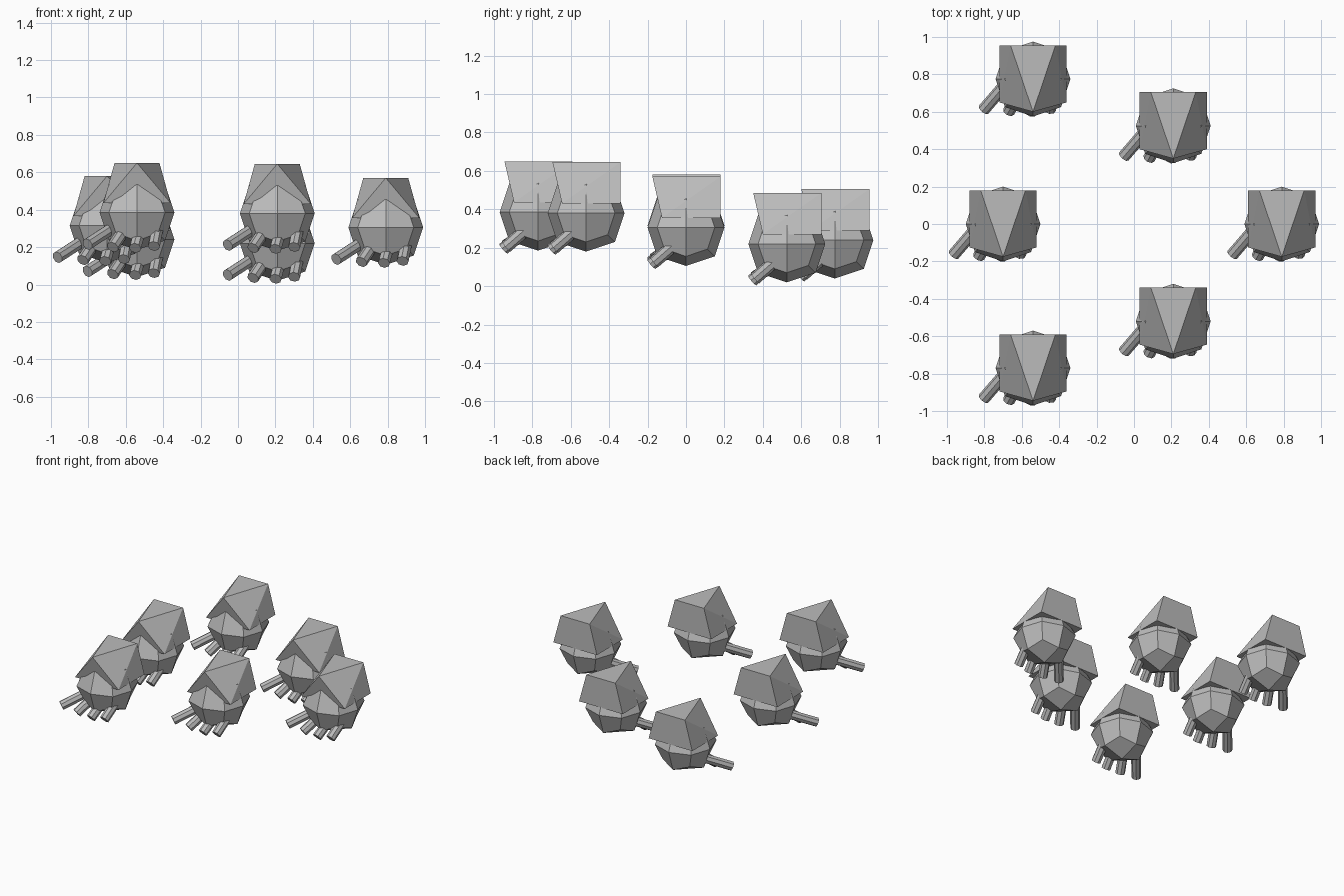
import bpy, bmesh
from mathutils import Vector

if "Cube" in bpy.data.objects:
    bpy.data.objects.remove(bpy.data.objects["Cube"], do_unlink=True)

grey = bpy.data.materials.new("plain grey")
grey.use_nodes = True
colour = (0.5, 0.5, 0.5, 1)
grey.diffuse_color = colour
grey.node_tree.nodes["Principled BSDF"].inputs["Base Color"].default_value = colour


def mesh_from(bm, name):
    bmesh.ops.recalc_face_normals(bm, faces=bm.faces)
    mesh = bpy.data.meshes.new(name)
    bm.to_mesh(mesh)
    bm.free()
    mesh.materials.append(grey)
    return mesh


def body_mesh():
    # Cube divided once and rounded into a 24-sided ball
    bm = bmesh.new()
    bmesh.ops.create_cube(bm, size=0.4)
    bmesh.ops.subdivide_edges(bm, edges=bm.edges[:], cuts=1, use_grid_fill=True)
    rounding = {1: 1.0, 2: 0.75, 3: 0.56}
    for v in bm.verts:
        v.co *= rounding[sum(abs(c) > 0.01 for c in v.co)]
    return mesh_from(bm, "body")


def hood_mesh():
    # Wedge hood: triangular top over a rectangular base
    bm = bmesh.new()
    bm.verts.new((0, -0.175, 0.265))
    for side in (-1, 1):
        bm.verts.new((side * 0.12, 0.18, 0.265))
        bm.verts.new((side * 0.18, 0.18, 0.05))
        bm.verts.new((side * 0.18, -0.125, 0.05))
    bmesh.ops.convex_hull(bm, input=bm.verts[:])
    return mesh_from(bm, "hood")


def finger_mesh(root, tip):
    # Straight rod from inside the body to its tip
    root, tip = Vector(root), Vector(tip)
    bm = bmesh.new()
    bmesh.ops.create_cone(bm, cap_ends=True, segments=8, radius1=0.033,
                          radius2=0.033, depth=(tip - root).length)
    turn = (tip - root).to_track_quat('Z', 'Y')
    for v in bm.verts:
        v.co = turn @ v.co + (root + tip) / 2
    return mesh_from(bm, "finger")


parts = {
    "body": body_mesh(),
    "hood": hood_mesh(),
    "outer_finger": finger_mesh((-0.08, 0.05, -0.05), (-0.265, -0.165, -0.17)),
    "second_finger": finger_mesh((-0.06, -0.05, -0.08), (-0.13, -0.175, -0.185)),
    "third_finger": finger_mesh((0.02, -0.05, -0.08), (-0.01, -0.18, -0.19)),
    "inner_finger": finger_mesh((0.11, -0.05, -0.08), (0.09, -0.165, -0.18)),
}

# Six identical figures set around a ring, each at its own height
places = {
    "back_right": (-0.54, 0.775, 0.24),
    "back_left": (0.21, 0.525, 0.22),
    "middle_right": (-0.70, 0, 0.315),
    "middle_left": (0.79, 0, 0.305),
    "front_left": (0.21, -0.52, 0.38),
    "front_right": (-0.54, -0.77, 0.385),
}
for place, location in places.items():
    for part, mesh in parts.items():
        obj = bpy.data.objects.new(f"{place}_{part}", mesh)
        obj.location = location
        bpy.context.collection.objects.link(obj)
